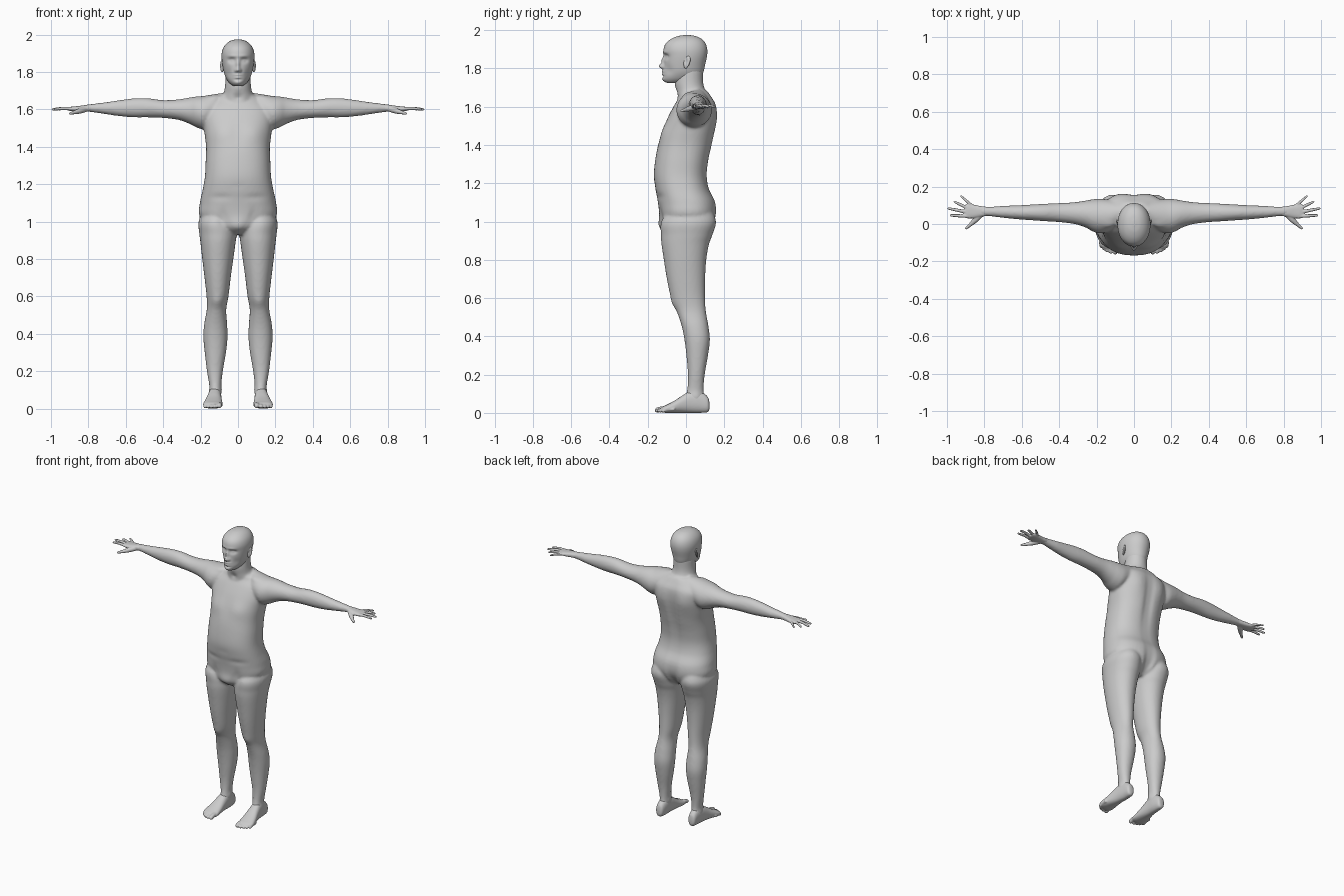
import bpy, bmesh, math
from mathutils import Vector


def spline(rows, sub):
    """Catmull-Rom interpolation of number tuples."""
    out = []
    last = len(rows) - 1
    for i in range(last):
        p = [rows[max(0, min(last, i + d))] for d in (-1, 0, 1, 2)]
        for k in range(sub):
            t = k / sub
            out.append([0.5 * (2 * b + (c - a) * t + (2 * a - 5 * b + 4 * c - d) * t * t
                               + (3 * b - a - 3 * c + d) * t ** 3) for a, b, c, d in zip(*p)])
    return out + [list(rows[-1])]


def skin(bm, rings):
    vs = [[bm.verts.new(p) for p in r] for r in rings]
    n = len(vs[0])
    for r, q in zip(vs, vs[1:]):
        for j in range(n):
            bm.faces.new((r[j], r[(j + 1) % n], q[(j + 1) % n], q[j]))
    bm.faces.new(vs[0])
    bm.faces.new(vs[-1])


def loft(bm, rows, axis, power=2.0, sub=6, seg=48, side=1):
    """Rows are (position on axis, min a, max a, min b, max b)."""
    rings = []
    for t, a0, a1, b0, b1 in spline(rows, sub):
        ring = []
        for j in range(seg):
            g = 2 * math.pi * (j + 0.5) / seg
            c, s = [math.copysign(abs(v) ** (2 / power), v) for v in (math.cos(g), math.sin(g))]
            a = (a0 + a1) / 2 + (a1 - a0) / 2 * c
            b = (b0 + b1) / 2 + (b1 - b0) / 2 * s
            x, y, z = {'x': (t, a, b), 'y': (a, t, b), 'z': (a, b, t)}[axis]
            ring.append((x * side, y, z))
        rings.append(ring)
    skin(bm, rings)


def tube(bm, pts, seg=14):
    """Points are (x, y, z, radius); the far end is rounded."""
    path = spline(pts, 5)
    d = (Vector(path[-1][:3]) - Vector(path[-2][:3])).normalized()
    x, y, z, r = path[-1]
    for f, k in ((0.5, 0.85), (0.85, 0.5), (1.0, 0.1)):
        path.append([*(Vector((x, y, z)) + d * r * f), r * k])
    rings = []
    for i, p in enumerate(path):
        d = Vector(path[min(i + 1, len(path) - 1)][:3]) - Vector(path[max(i - 1, 0)][:3])
        u = d.cross(Vector((0, 0, 1))).normalized()
        w = u.cross(d).normalized()
        rings.append([Vector(p[:3]) + (u * math.cos(g) + w * math.sin(g)) * p[3]
                      for g in (2 * math.pi * j / seg for j in range(seg))])
    skin(bm, rings)


def sculpt(bm, dabs):
    """Soft pushes: (centre, radii, move), repeated on both sides."""
    for c, r, m in dabs:
        for s in ((1, -1) if c[0] else (1,)):
            for v in bm.verts:
                e = (((v.co.x - c[0] * s) / r[0]) ** 2 + ((v.co.y - c[1]) / r[1]) ** 2
                     + ((v.co.z - c[2]) / r[2]) ** 2)
                if e < 9:
                    v.co += Vector((m[0] * s, m[1], m[2])) * math.exp(-e)


def finish(bm, name, voxel=0, smooth=0, mirror=False):
    bmesh.ops.recalc_face_normals(bm, faces=bm.faces)
    for f in bm.faces:
        f.smooth = True
    me = bpy.data.meshes.new(name)
    bm.to_mesh(me)
    bm.free()
    ob = bpy.data.objects.new(name, me)
    bpy.context.collection.objects.link(ob)
    if voxel:
        m = ob.modifiers.new("Fuse", 'REMESH')
        m.mode, m.voxel_size, m.use_smooth_shade = 'VOXEL', voxel, True
        m = ob.modifiers.new("Soften", 'SMOOTH')
        m.factor, m.iterations = 0.5, smooth
    if mirror:
        ob.modifiers.new("Mirror", 'MIRROR').use_mirror_merge = False
    return ob


# Torso, neck, legs and arms fused into one skin
bm = bmesh.new()
torso = [(.93, .06, -.09, .08), (.97, .14, -.13, .13), (1.03, .205, -.138, .158),
         (1.10, .204, -.147, .155), (1.17, .189, -.16, .122), (1.24, .177, -.168, .111),
         (1.32, .173, -.161, .12), (1.40, .171, -.146, .138), (1.48, .18, -.12, .153),
         (1.55, .188, -.092, .16), (1.61, .18, -.06, .156), (1.65, .13, -.035, .135),
         (1.68, .085, -.025, .115)]
loft(bm, [(z, -w, w, f, b) for z, w, f, b in torso], 'z', 2.35)
neck = [(1.60, .10, -.05, .14), (1.65, .09, -.048, .125), (1.69, .076, -.054, .1),
        (1.73, .069, -.06, .09), (1.80, .066, -.05, .09)]
loft(bm, [(z, -w, w, f, b) for z, w, f, b in neck], 'z')
leg = [(1.07, .03, .18, -.08, .13), (1.0, .012, .211, -.13, .157), (.93, .008, .206, -.131, .138),
       (.88, .014, .2, -.128, .12), (.8, .025, .191, -.116, .106), (.7, .039, .179, -.1, .1),
       (.6, .051, .168, -.078, .1), (.53, .063, .167, -.048, .104), (.45, .058, .181, -.022, .118),
       (.38, .056, .185, -.008, .125), (.3, .064, .178, .002, .115), (.2, .081, .166, .01, .098),
       (.12, .09, .153, .006, .092), (.07, .092, .152, -.01, .1), (.04, .1, .145, .0, .09)]
arm = [(.07, .02, .11, 1.57, 1.69), (.12, -.03, .125, 1.53, 1.682), (.18, -.05, .135, 1.495, 1.672),
       (.22, -.04, .132, 1.503, 1.669), (.26, -.018, .125, 1.523, 1.663),
       (.32, .0, .116, 1.544, 1.653), (.4, .01, .112, 1.554, 1.649), (.48, .015, .108, 1.557, 1.659),
       (.55, .02, .104, 1.557, 1.659), (.62, .025, .1, 1.562, 1.651), (.7, .033, .097, 1.573, 1.639),
       (.78, .042, .092, 1.585, 1.629), (.83, .042, .094, 1.589, 1.622)]
for s in (1, -1):
    loft(bm, leg, 'z', 2.1, side=s)
    loft(bm, arm, 'x', 2.0, side=s)
sculpt(bm, [
    ((0, .16, 1.0), (.018, .08, .09), (0, -.04, 0)),         # buttock cleft
    ((0, .15, 1.40), (.028, .06, .2), (0, -.016, 0)),        # spine furrow
    ((.09, .15, 1.54), (.05, .06, .07), (0, .009, 0)),       # shoulder blade
    ((.085, -.11, 1.47), (.06, .05, .05), (0, -.009, 0)),    # chest
    ((0, -.12, 1.48), (.015, .05, .09), (0, .006, 0)),       # breastbone
    ((0, -.167, 1.19), (.012, .04, .014), (0, .012, 0)),     # navel
    ((.1, -.15, 1.13), (.06, .05, .014), (0, .006, 0)),      # belly crease
    ((.085, -.14, 1.02), (.02, .05, .05), (0, .009, 0)),     # groin
    ((0, -.13, .99), (.03, .05, .035), (0, -.012, -.008)),
    ((.113, -.07, .57), (.025, .04, .03), (0, -.007, 0)),    # kneecap
    ((.12, -.02, 1.665), (.05, .05, .01), (0, -.008, .003)),  # collarbone
    ((0, -.055, 1.665), (.018, .04, .02), (0, .012, 0)),     # throat hollow
    ((.15, .05, .085), (.02, .02, .02), (.006, 0, 0)),       # ankle bones
    ((.09, .045, .1), (.02, .02, .02), (-.006, 0, 0)),
])
finish(bm, "body", 0.008, 6)

# Head with sculpted face
bm = bmesh.new()
head = [(1.724, .02, -.095, -.03), (1.732, .036, -.112, .03), (1.75, .054, -.12, .075),
        (1.78, .07, -.119, .091), (1.82, .08, -.115, .1), (1.865, .087, -.115, .11),
        (1.90, .087, -.117, .111), (1.93, .078, -.106, .102), (1.953, .06, -.08, .083),
        (1.968, .036, -.045, .053), (1.974, .01, -.01, .02)]
loft(bm, [(z, -w, w, f, b) for z, w, f, b in head], 'z', 2.1, 8, 128)
sculpt(bm, [
    ((.034, -.105, 1.862), (.02, .04, .013), (0, .014, 0)),    # eye sockets
    ((.033, -.1, 1.860), (.011, .04, .007), (0, -.006, 0)),    # eyes
    ((.03, -.112, 1.884), (.028, .04, .009), (0, -.004, 0)),   # brow
    ((0, -.115, 1.84), (.010, .04, .026), (0, -.014, 0)),      # nose bridge
    ((0, -.118, 1.811), (.013, .05, .013), (0, -.024, 0)),     # nose tip
    ((.013, -.118, 1.807), (.007, .04, .008), (0, -.008, 0)),  # nostrils
    ((0, -.118, 1.784), (.02, .04, .006), (0, -.008, 0)),      # lips
    ((0, -.118, 1.770), (.018, .04, .006), (0, -.007, 0)),
    ((0, -.118, 1.758), (.02, .04, .006), (0, .004, 0)),
    ((0, -.115, 1.743), (.022, .04, .012), (0, -.006, 0)),     # chin
    ((.05, -.09, 1.79), (.02, .05, .025), (-.003, .004, 0)),   # cheeks
])
finish(bm, "head")

# Ears
bm = bmesh.new()
bmesh.ops.create_uvsphere(bm, u_segments=24, v_segments=16, radius=1)
for v in bm.verts:
    x, y, z = v.co
    v.co = (.085 + .009 * x + .006 * y, .004 + y * (.017 + .004 * z) + .006 * z, 1.832 + .033 * z)
sculpt(bm, [((.098, .002, 1.837), (.02, .008, .015), (-.008, 0, 0))])
finish(bm, "ears", mirror=True)

# Hands
bm = bmesh.new()
loft(bm, [(.775, .046, .09, 1.59, 1.625), (.82, .038, .096, 1.588, 1.622),
          (.86, .031, .104, 1.588, 1.617), (.892, .03, .107, 1.591, 1.614),
          (.907, .038, .098, 1.594, 1.61)], 'x', 2.5)
for base, tip, r in (((.885, .042), (.98, .046), .0095), ((.89, .063), (.99, .083), .0098),
                     ((.885, .083), (.958, .118), .0093), ((.865, .097), (.925, .149), .0083)):
    mid = [(a + b) / 2 for a, b in zip(base, tip)]
    tube(bm, [(*base, 1.603, r), (*mid, 1.605, r * .92), (*tip, 1.600, r * .72)])
tube(bm, [(.81, .058, 1.602, .015), (.845, .024, 1.592, .015), (.873, -.002, 1.584, .0105),
          (.897, -.022, 1.578, .0075)])
finish(bm, "hands", 0.004, 3, True)

# Feet
bm = bmesh.new()
loft(bm, [(.123, .112, .133, .022, .05), (.113, .098, .148, .004, .085),
          (.07, .09, .154, 0, .115), (.02, .089, .16, 0, .112), (-.02, .087, .168, 0, .09),
          (-.06, .084, .179, 0, .064), (-.1, .082, .187, 0, .043), (-.12, .086, .18, .002, .034),
          (-.132, .095, .16, .006, .026)], 'y', 2.3)
for x, y, r in ((.1, -.15, .0135), (.124, -.15, .01), (.143, -.143, .0095),
                (.16, -.133, .009), (.176, -.119, .009)):
    tube(bm, [(x, y + .06, r + .01, r), (x, y + .025, r + .008, r), (x, y, r + .001, r)])
finish(bm, "feet", 0.0045, 3, True)
